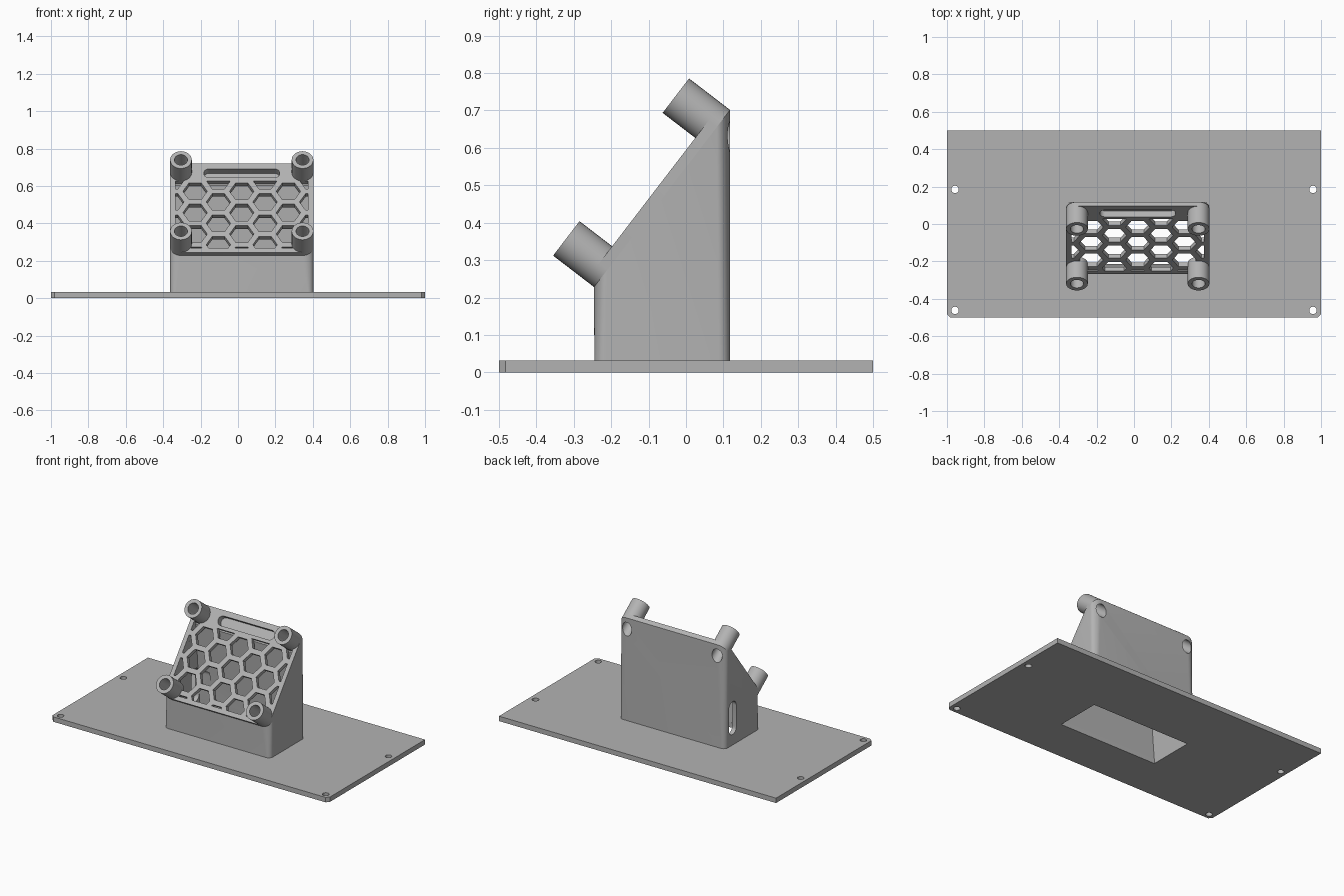
import bpy, bmesh
from math import sin, cos, pi, radians, sqrt
from mathutils import Matrix, Vector

cube = bpy.data.objects.get("Cube")
if cube:
    bpy.data.objects.remove(cube, do_unlink=True)

grey = bpy.data.materials.new("plain grey")
grey.use_nodes = True
colour = (0.45, 0.45, 0.45, 1)
grey.diffuse_color = colour
grey.node_tree.nodes["Principled BSDF"].inputs["Base Color"].default_value = colour

# Tilted frame of the face plate: u across, v up the slope, w outwards
CX, TILT = 0.02, radians(52.5)
c, s = cos(TILT), sin(TILT)
FRAME = Matrix(((1, 0, 0, CX), (0, c, -s, -0.268), (0, s, c, 0.245), (0, 0, 0, 1)))
HALF_W, LENGTH, THICK, PEG_R = 0.383, 0.597, 0.028, 0.058
PEG_H, BASE_H = 0.11, 0.032
FLAT = Matrix.Identity(4)


def finish(bm, name):
    bmesh.ops.recalc_face_normals(bm, faces=bm.faces)
    mesh = bpy.data.meshes.new(name)
    bm.to_mesh(mesh)
    bm.free()
    ob = bpy.data.objects.new(name, mesh)
    bpy.context.collection.objects.link(ob)
    mesh.materials.append(grey)
    return ob


def prisms(name, outlines, low, high, frame=FLAT, clip=None):
    """Extrude flat outlines from low to high, optionally trimmed to a window."""
    bm = bmesh.new()
    for pts in outlines:
        bm.faces.new([bm.verts.new((x, y, low)) for x, y in pts])
    if clip:
        x, y0, y1 = clip
        for co, no in (((x, 0, 0), (1, 0, 0)), ((-x, 0, 0), (-1, 0, 0)),
                       ((0, y0, 0), (0, -1, 0)), ((0, y1, 0), (0, 1, 0))):
            bmesh.ops.bisect_plane(bm, geom=bm.verts[:] + bm.edges[:] + bm.faces[:],
                                   plane_co=co, plane_no=no, clear_outer=True)
    ret = bmesh.ops.extrude_face_region(bm, geom=bm.faces[:], use_keep_orig=True)
    top = [g for g in ret["geom"] if isinstance(g, bmesh.types.BMVert)]
    bmesh.ops.translate(bm, verts=top, vec=(0, 0, high - low))
    bm.transform(frame)
    return finish(bm, name)


def hull(name, points):
    bm = bmesh.new()
    for p in points:
        bm.verts.new(p)
    ret = bmesh.ops.convex_hull(bm, input=bm.verts[:])
    bmesh.ops.delete(bm, geom=list({g for g in ret["geom_interior"]}), context="VERTS")
    return finish(bm, name)


def circle(x, y, r, n=32, start=0.0):
    return [(x + r * cos(start + 2 * pi * i / n), y + r * sin(start + 2 * pi * i / n))
            for i in range(n)]


def rounded(x0, x1, y0, y1, r, n=8):
    corners = ((x1 - r, y1 - r), (x0 + r, y1 - r), (x0 + r, y0 + r), (x1 - r, y0 + r))
    return [(x + r * cos(pi / 2 * (q + i / n)), y + r * sin(pi / 2 * (q + i / n)))
            for q, (x, y) in enumerate(corners) for i in range(n + 1)]


def slot(x0, x1, y0, y1):
    """Rounded slot outline without doubled points."""
    pts = rounded(x0, x1, y0, y1, min(x1 - x0, y1 - y0) / 2 - 0.0005)
    return pts


def box(x0, x1, y0, y1):
    return [(x0, y0), (x1, y0), (x1, y1), (x0, y1)]


def cut(ob, *cutters):
    for cutter in cutters:
        mod = ob.modifiers.new("cut", "BOOLEAN")
        mod.operation, mod.solver, mod.object = "DIFFERENCE", "EXACT", cutter
    deps = bpy.context.evaluated_depsgraph_get()
    mesh = bpy.data.meshes.new_from_object(ob.evaluated_get(deps))
    ob.modifiers.clear()
    ob.data = mesh


# Solid parts
chamfer = 0.018
base = prisms("base_plate", [[(-1, 0.5), (-1, -0.5 + chamfer), (-1 + chamfer, -0.5),
                              (1 - chamfer, -0.5), (1, -0.5 + chamfer), (1, 0.5)]], 0, BASE_H)
outline = rounded(-HALF_W, HALF_W, 0, LENGTH, PEG_R)
face = prisms("face_plate", [outline], -THICK, 0, FRAME)
foot = rounded(CX - HALF_W, CX + HALF_W, -0.245, 0.117, 0.03)
housing = hull("housing", [Vector((x, y, BASE_H)) for x, y in foot]
               + [FRAME @ Vector((u, v, -THICK)) for u, v in outline])
peg_spots = [(sx * (HALF_W - PEG_R), v) for sx in (-1, 1) for v in (PEG_R, LENGTH - PEG_R)]
pegs = [prisms("standoff", [circle(u, v, PEG_R)], -THICK, PEG_H, FRAME) for u, v in peg_spots]

# Honeycomb cutter, trimmed to a rectangular window
WIN_U, WIN_LOW, WIN_HIGH = 0.355, 0.028, 0.482
HEX_R, PITCH = 0.065, 0.144
cells = [circle(k * PITCH * sqrt(3) / 2, 0.412 + (k % 2) * PITCH / 2 - j * PITCH, HEX_R, 6)
         for k in range(-3, 4) for j in range(4)]
honeycomb = prisms("honeycomb_cutter", cells, -THICK - 0.015, 0.02, FRAME,
                   (WIN_U, WIN_LOW, WIN_HIGH))

# Hollow inside, open at the bottom
well = box(CX - 0.353, CX + 0.353, -0.213, 0.085)
mouth = box(-WIN_U, WIN_U, WIN_LOW, WIN_HIGH)
hollow = hull("hollow_cutter", [Vector((x, y, BASE_H - 0.01)) for x, y in well]
              + [FRAME @ Vector((u, v, -THICK + 0.008)) for u, v in mouth])
opening = prisms("opening_cutter", [well], -0.1, 0.1)

# Slots and screw holes
top_slot = prisms("top_slot_cutter", [slot(-0.203, 0.203, 0.503, 0.563)], -0.04, 0.02, FRAME)
turn = Matrix(((0, 0, 1, 0), (1, 0, 0, 0), (0, 1, 0, 0), (0, 0, 0, 1)))
side_slot = prisms("side_slot_cutter", [slot(0.0, 0.075, 0.10, 0.315)], -0.5, -0.25, turn)
bores = prisms("bore_cutter", [circle(u, v, 0.035) for u, v in peg_spots], -0.16, 0.2, FRAME)
holes = prisms("hole_cutter", [circle(x, y, 0.02, 24) for x in (-0.957, 0.957)
                               for y in (0.185, -0.462)], -0.1, 0.1)

cut(base, opening, holes)
cut(face, honeycomb, top_slot, bores)
cut(housing, hollow, top_slot, side_slot, bores)
for peg in pegs:
    cut(peg, bores)

for cutter in (honeycomb, hollow, opening, top_slot, side_slot, bores, holes):
    bpy.data.objects.remove(cutter, do_unlink=True)

# Smooth round walls, keep edges crisp
bpy.ops.object.select_all(action="DESELECT")
for ob in [base, face, housing] + pegs:
    ob.select_set(True)
    bpy.context.view_layer.objects.active = ob
bpy.ops.object.shade_smooth_by_angle(angle=radians(30))
